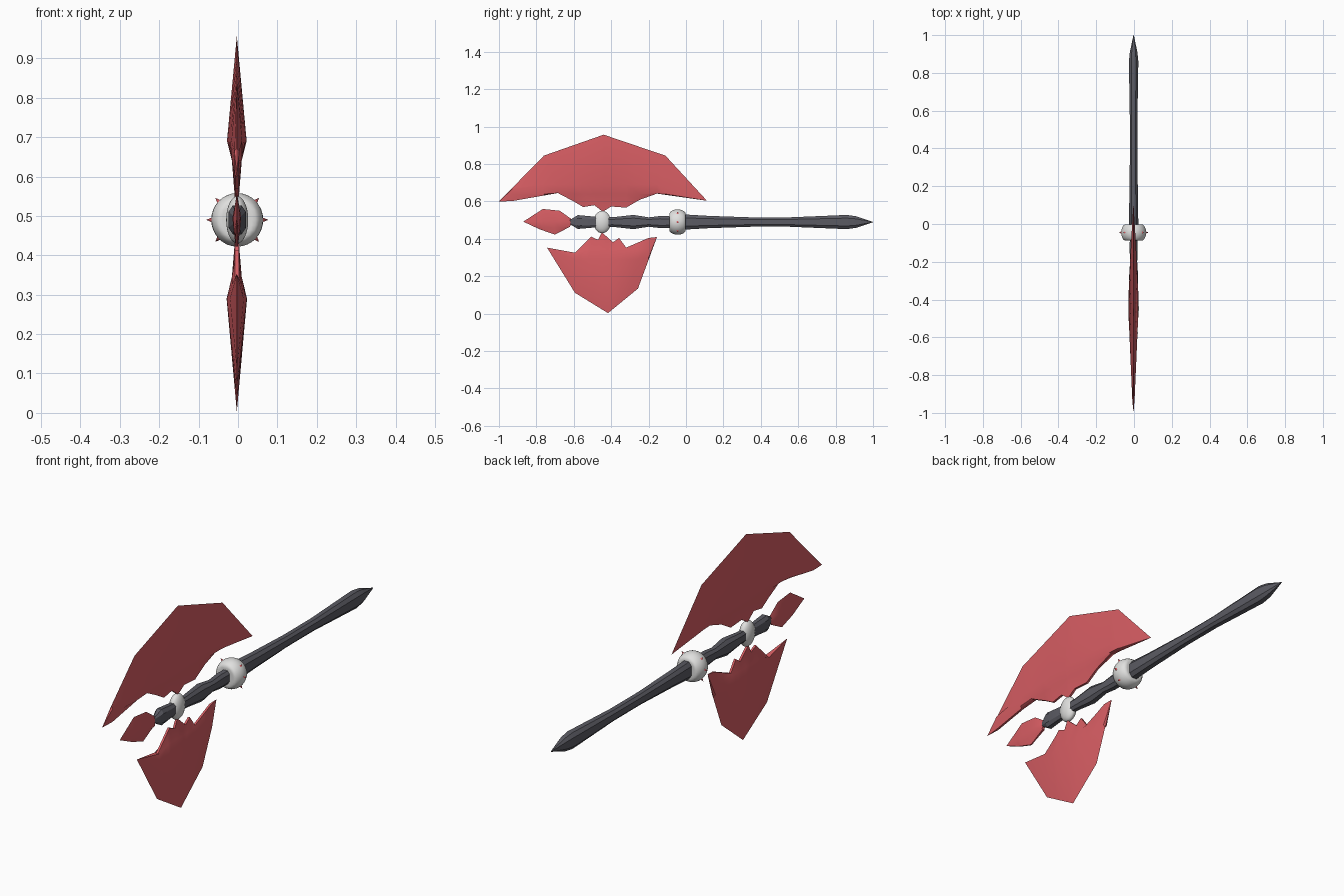
import bpy, bmesh, math
from mathutils import Vector, Matrix

cube = bpy.data.objects.get("Cube")
if cube:
    bpy.data.objects.remove(cube, do_unlink=True)


def material(name, rgb):
    m = bpy.data.materials.new(name)
    m.use_nodes = True
    m.diffuse_color = (*rgb, 1)
    m.node_tree.nodes["Principled BSDF"].inputs["Base Color"].default_value = (*rgb, 1)
    return m


RED = material("crimson", (0.68, 0.11, 0.125))
GREY = material("dark_grey", (0.105, 0.105, 0.125))
WHITE = material("off_white", (0.75, 0.75, 0.74))
AXIS_Z = 0.49


def finish(name, bm, mat, angle=35):
    bmesh.ops.remove_doubles(bm, verts=bm.verts, dist=1e-4)
    bmesh.ops.recalc_face_normals(bm, faces=bm.faces)
    me = bpy.data.meshes.new(name)
    bm.to_mesh(me)
    bm.free()
    me.materials.append(mat)
    ob = bpy.data.objects.new(name, me)
    bpy.context.collection.objects.link(ob)
    bpy.ops.object.select_all(action='DESELECT')
    ob.select_set(True)
    bpy.context.view_layer.objects.active = ob
    bpy.ops.object.shade_smooth_by_angle(angle=math.radians(angle))
    return ob


def loft(name, rings, mat, angle=35):
    bm = bmesh.new()
    loops = [[bm.verts.new(p) for p in ring] for ring in rings]
    n = len(loops[0])
    for a, b in zip(loops, loops[1:]):
        for i in range(n):
            j = (i + 1) % n
            bm.faces.new((a[i], a[j], b[j], b[i]))
    bm.faces.new(loops[0])
    bm.faces.new(loops[-1])
    return finish(name, bm, mat, angle)


def sample(profile, y):
    if y <= profile[0][0]:
        return profile[0][1]
    for (y0, z0), (y1, z1) in zip(profile, profile[1:]):
        if y <= y1:
            return z0 + (z1 - z0) * (y - y0) / (y1 - y0)
    return profile[-1][1]


def blade(name, outer, inner, ridge, step, thick, thin):
    """Lofts a ridged blade along y between its cutting edge and inner edge."""
    rings = []
    for y in sorted({p[0] for p in outer + inner}):
        o, i = sample(outer, y), sample(inner, y)
        lo, hi = min(o, i), max(o, i)
        r = min(max(ridge, lo + 0.1 * (hi - lo)), hi - 0.1 * (hi - lo))
        s = min(max(step, min(r, i)), max(r, i))
        t = min(sample(thick, y), (hi - lo) * 0.5)
        ts, ti = min(t, thin * 2.5), min(t, thin)
        half = [(t, r), (ts, s), (ti, i)]
        section = [(0, o)] + half + [(-x, z) for x, z in reversed(half)]
        rings.append([(x - 0.003, y, z) for x, z in section])
    return loft(name, rings, RED, 30)


# Large upper blade with a jagged inner edge
blade("upper_blade",
      [(-1.0, .6), (-.76, .845), (-.44, .957), (-.11, .845), (.112, .604)],
      [(-1.0, .6), (-.93, .602), (-.685, .645), (-.6, .6), (-.55, .57), (-.49, .58),
       (-.445, .545), (-.4, .573), (-.32, .567), (-.25, .608), (-.155, .642), (.112, .604)],
      .69, .64, [(-1.0, .003), (-.5, .025), (-.36, .025), (.112, .003)], .005)

# Smaller lower blade
blade("lower_blade",
      [(-.743, .353), (-.594, .112), (-.417, .003), (-.257, .134), (-.155, .41)],
      [(-.743, .353), (-.594, .326), (-.53, .39), (-.508, .412), (-.47, .395), (-.45, .435),
       (-.39, .382), (-.358, .405), (-.32, .353), (-.2, .405), (-.155, .41)],
      .29, .345, [(-.743, .004), (-.5, .026), (-.36, .026), (-.155, .004)], .005)

# Leaf-shaped blade on the front end
blade("front_blade",
      [(-.87, .492), (-.765, .56), (-.674, .55), (-.604, .5)],
      [(-.87, .492), (-.78, .45), (-.70, .423), (-.62, .465), (-.604, .5)],
      .495, .46, [(-.87, .002), (-.72, .012), (-.604, .008)], .003)

# Handle: chamfered cross-sections along its length (y, half width, half height)
stations = [(-.62, .006, .012), (-.578, .022, .037), (-.5, .018, .03), (-.39, .018, .026),
            (-.28, .024, .038), (-.2, .019, .025), (-.14, .021, .032), (-.05, .02, .03),
            (0, .025, .04), (.12, .023, .033), (.35, .02, .025), (.55, .02, .025),
            (.86, .025, .038), (.91, .02, .031), (1.0, .001, .001)]
corners = [(1, .55), (.5, 1), (-.5, 1), (-1, .55), (-1, -.55), (-.5, -1), (.5, -1), (1, -.55)]
loft("handle", [[(cx * w - .002, y, AXIS_Z + cz * h) for cx, cz in corners]
                for y, w, h in stations], GREY, 25)


def ball(name, y, size, cut):
    bm = bmesh.new()
    bmesh.ops.create_uvsphere(bm, u_segments=32, v_segments=16, radius=1)
    for v in bm.verts:
        v.co = Vector(v.co[i] * size[i] for i in range(3))
        v.co.y = max(-cut, min(cut, v.co.y))
        v.co += Vector((-.002, y, AXIS_Z))
    return finish(name, bm, WHITE, 60)


# Spiked collar and flattened knot
COLLAR_Y = -.045
ball("collar", COLLAR_Y, (.066, .066, .068), .043)
ball("blade_knot", -.448, (.028, .046, .06), .046)

# Collar spikes on both sides
for side, sign in (("left", 1), ("right", -1)):
    for k in (-1, 0, 1):
        a = math.radians(45 * k)
        d = Vector((sign * math.cos(a), 0, math.sin(a)))
        bm = bmesh.new()
        rot = d.to_track_quat('Z', 'Y').to_matrix().to_4x4()
        centre = Vector((-.002, COLLAR_Y, AXIS_Z)) + d * .068
        bmesh.ops.create_cone(bm, cap_ends=True, segments=8, radius1=.009, radius2=0,
                              depth=.022, matrix=Matrix.Translation(centre) @ rot)
        finish(f"{side}_spike_{k + 2}", bm, RED, 60)
